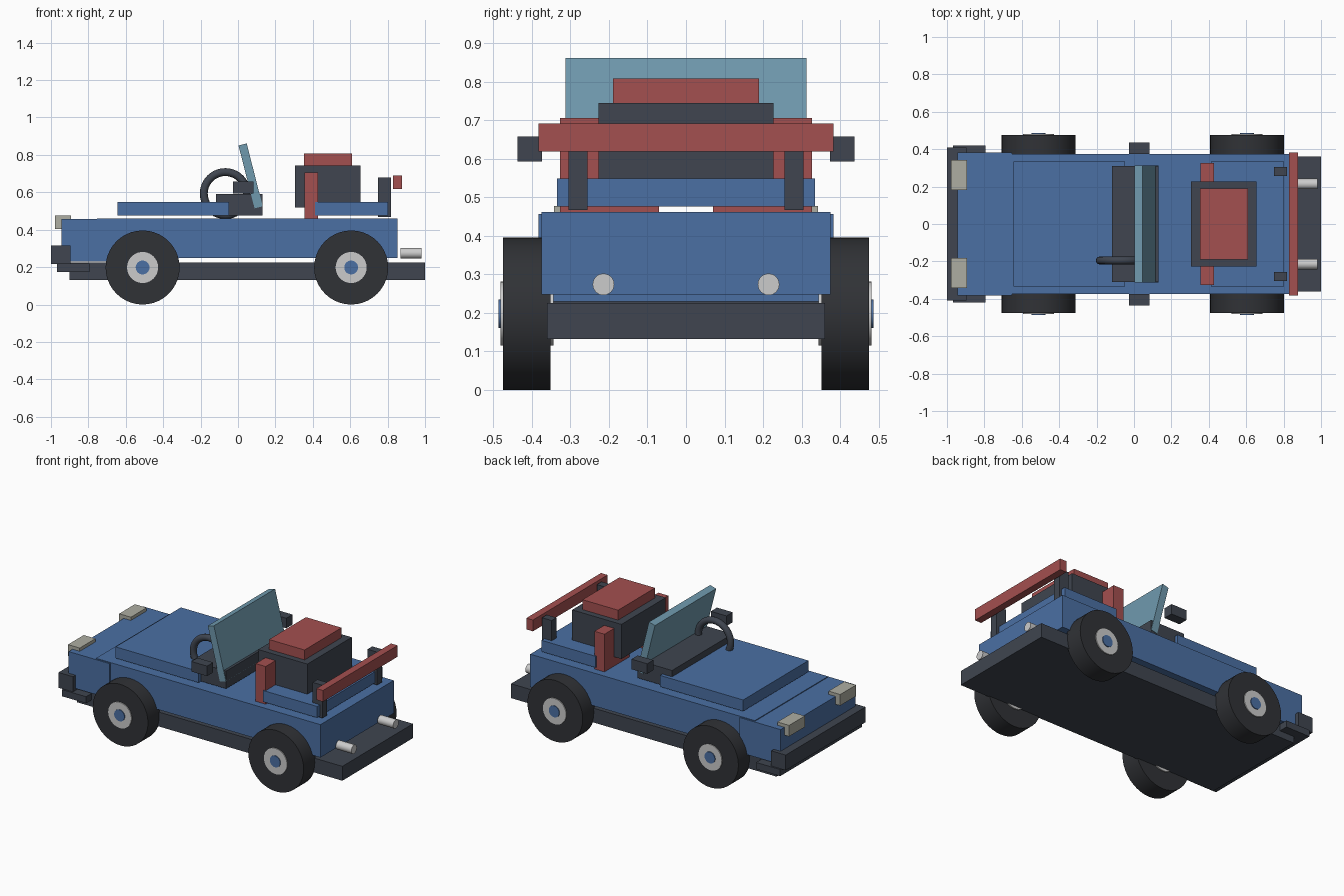
import bpy, math

if "Cube" in bpy.data.objects:
    bpy.data.objects.remove(bpy.data.objects["Cube"])


def mat(name, rgb):
    m = bpy.data.materials.new(name)
    m.diffuse_color = (*rgb, 1)
    m.use_nodes = True
    m.node_tree.nodes["Principled BSDF"].inputs["Base Color"].default_value = m.diffuse_color
    return m


BLUE = mat("blue_paint", (0.07, 0.16, 0.37))
RED = mat("red_trim", (0.37, 0.08, 0.08))
DARK = mat("dark_plastic", (0.05, 0.06, 0.08))
TYRE = mat("rubber", (0.03, 0.032, 0.037))
GLASS = mat("glass", (0.16, 0.32, 0.42))
LAMP = mat("lamp", (0.42, 0.42, 0.36))


def finish(name, m):
    o = bpy.context.object
    o.name = name
    if m:
        o.data.materials.append(m)
    return o


def box(name, x, y, z, m, tilt=0):
    """Box from (min, max) ranges, optionally tilted about y."""
    c = [(r[0] + r[1]) / 2 for r in (x, y, z)]
    bpy.ops.mesh.primitive_cube_add(size=1, location=c, rotation=(0, tilt, 0))
    bpy.context.object.scale = [r[1] - r[0] for r in (x, y, z)]
    return finish(name, m)


def slab(name, x, half, z, m, tilt=0):
    return box(name, x, (-half, half), z, m, tilt)


def pair(name, x, y, z, m):
    box(name + "_left", x, (-y[1], -y[0]), z, m)
    box(name + "_right", x, y, z, m)


def cyl(name, r, length, loc, rot, m):
    bpy.ops.mesh.primitive_cylinder_add(vertices=40, radius=r, depth=length,
                                        location=loc, rotation=rot)
    bpy.ops.object.shade_smooth_by_angle(angle=math.radians(30))
    return finish(name, m)


# Chassis and bodywork
slab("chassis", (-0.90, 1.0), 0.361, (0.132, 0.225), DARK)
slab("body", (-0.755, 0.853), 0.375, (0.248, 0.461), BLUE)
slab("nose", (-0.945, -0.652), 0.382, (0.23, 0.456), BLUE)
slab("hood", (-0.643, -0.048), 0.334, (0.476, 0.549), BLUE)
slab("rear_deck", (0.413, 0.801), 0.334, (0.476, 0.549), BLUE)

# Front end
slab("front_bumper", (-1.0, -0.896), 0.408, (0.217, 0.316), DARK)
slab("front_lip", (-0.968, -0.795), 0.419, (0.175, 0.218), DARK)
pair("headlight", (-0.978, -0.894), (0.181, 0.342), (0.405, 0.477), LAMP)

# Cockpit
slab("dashboard", (-0.117, 0.132), 0.31, (0.476, 0.59), DARK)
slab("windshield", (0.045, 0.09), 0.313, (0.514, 0.861), GLASS, -math.radians(14.3))
pair("mirror", (-0.028, 0.084), (0.374, 0.437), (0.593, 0.658), DARK)
pair("seat_back", (0.355, 0.427), (0.07, 0.327), (0.46, 0.705), RED)
bpy.ops.mesh.primitive_torus_add(major_radius=0.115, minor_radius=0.021,
                                 major_segments=40, minor_segments=12,
                                 location=(-0.068, -0.195, 0.593),
                                 rotation=(math.pi / 2, 0, 0))
bpy.ops.object.shade_smooth()
finish("steering_wheel", DARK)

# Engine box, rear wing and exhausts
slab("engine_box", (0.304, 0.656), 0.227, (0.52, 0.744), DARK)
slab("engine_lid", (0.354, 0.609), 0.189, (0.744, 0.808), RED)
pair("wing_post", (0.748, 0.818), (0.256, 0.305), (0.467, 0.68), DARK)
slab("rear_wing", (0.829, 0.876), 0.382, (0.618, 0.691), RED)
for side in (-1, 1):
    cyl("exhaust", 0.028, 0.112, (0.925, side * 0.214, 0.274), (0, math.pi / 2, 0), None)

# Wheels: tyre, rim, hub cap
for x in (-0.51, 0.605):
    for side in (-1, 1):
        for name, r, y0, y1, m in (("tyre", 0.198, 0.352, 0.475, TYRE),
                                   ("rim", 0.083, 0.344, 0.481, None),
                                   ("hub_cap", 0.037, 0.344, 0.486, BLUE)):
            cyl(name, r, y1 - y0, (x, side * (y0 + y1) / 2, 0.198),
                (math.pi / 2, 0, 0), m)
